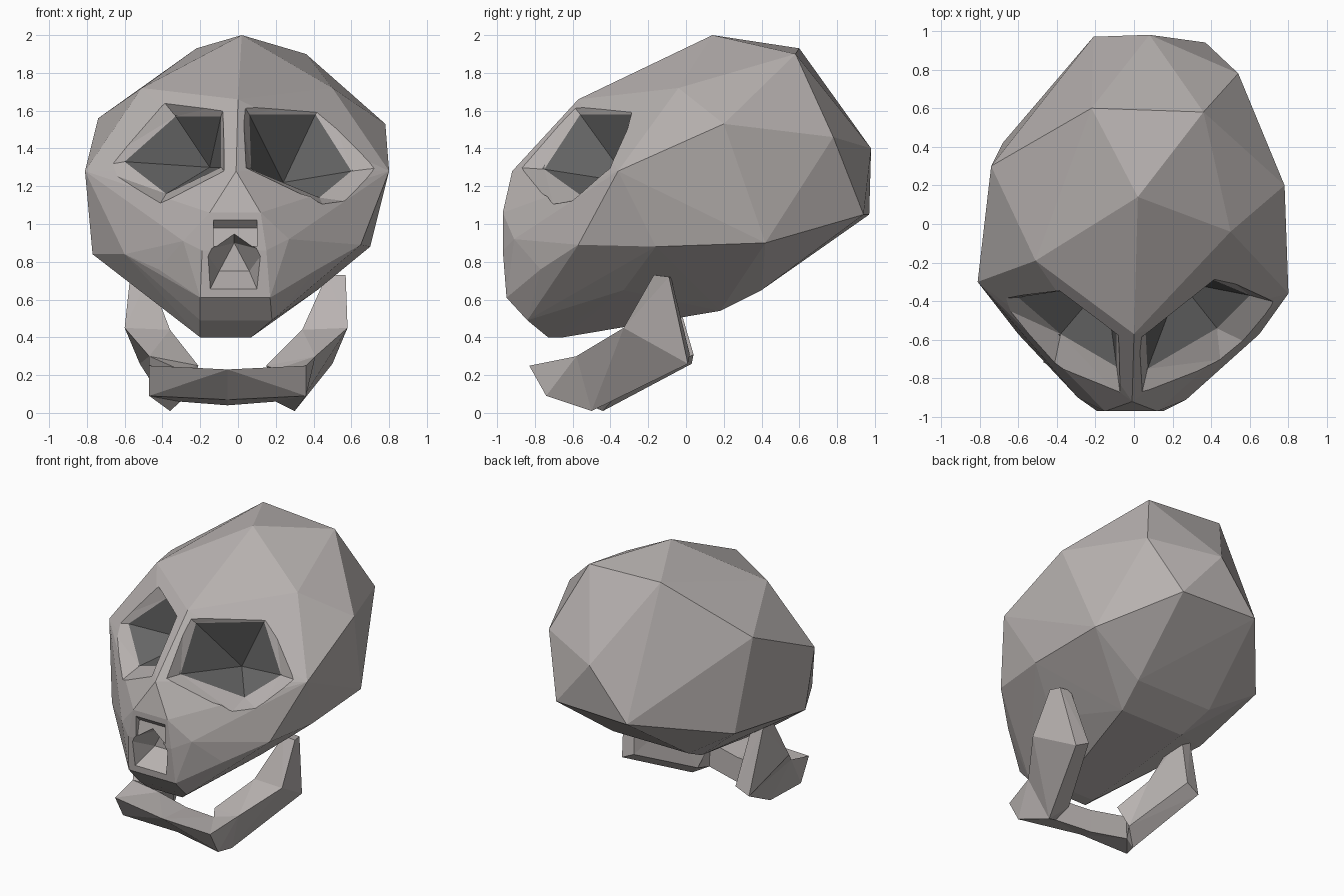
import bpy
import bmesh
from mathutils import Vector

default_cube = bpy.data.objects.get("Cube")
if default_cube:
    bpy.data.objects.remove(default_cube, do_unlink=True)


def make_material(name, colour):
    material = bpy.data.materials.new(name)
    material.use_nodes = True
    material.diffuse_color = colour
    shader = next(n for n in material.node_tree.nodes if n.type == "BSDF_PRINCIPLED")
    shader.inputs["Base Color"].default_value = colour
    shader.inputs["Roughness"].default_value = 0.8
    return material


bone_grey = make_material("bone_grey", (0.48, 0.447, 0.437, 1))
socket_grey = make_material("socket_grey", (0.13, 0.13, 0.13, 1))


def finish_object(name, bm, material=bone_grey):
    """Turn a bmesh into a flat shaded object."""
    bmesh.ops.recalc_face_normals(bm, faces=bm.faces[:])
    mesh = bpy.data.meshes.new(name)
    bm.to_mesh(mesh)
    bm.free()
    mesh.materials.append(material)
    result = bpy.data.objects.new(name, mesh)
    bpy.context.collection.objects.link(result)
    return result


def make_hull(name, points, material=bone_grey):
    """Wrap a set of points in a faceted convex shell."""
    bm = bmesh.new()
    for point in points:
        bm.verts.new(point)
    bmesh.ops.convex_hull(bm, input=bm.verts[:])
    loose = [v for v in bm.verts if not v.link_faces]
    bmesh.ops.delete(bm, geom=loose, context="VERTS")
    return finish_object(name, bm, material)


def carve(target, cutter):
    """Subtract the cutter, keep its material on the cut, then discard it."""
    cutter.hide_render = True
    modifier = target.modifiers.new("carve", "BOOLEAN")
    modifier.operation = "DIFFERENCE"
    modifier.solver = "EXACT"
    modifier.material_mode = "TRANSFER"
    modifier.object = cutter
    bpy.context.view_layer.update()
    bpy.context.view_layer.objects.active = target
    bpy.ops.object.modifier_apply(modifier=modifier.name)
    bpy.data.objects.remove(cutter, do_unlink=True)


def mirrored(points):
    """Return the points together with their copies across the middle."""
    return points + [(-x, y, z) for x, y, z in points]


def spread(points, centre, factor):
    """Push points away from a centre."""
    return [centre + (Vector(p) - centre) * factor for p in points]


# Braincase: crown, temples, back and base
crown = [(.02, .14, 2), (-.22, .6, 1.93), (.36, .58, 1.9), (.5, -.04, 1.72),
         (-.51, -.19, 1.72), (0, -.57, 1.66)]
temples = [(-.74, .3, 1.56), (.78, .2, 1.53), (.8, -.36, 1.28), (-.81, -.3, 1.28)]
back = [(.54, .78, 1.46), (.08, .98, 1.4), (.37, .94, 1.05), (-.21, .97, 1.05)]
base = mirrored([(.68, .42, .9), (.3, .4, .65), (.25, .18, .54), (.42, -.33, .65)])
base += [(.7, -.16, .88), (-.77, -.25, .84)]

# Face: cheeks, nose bridge and upper jaw
cheeks = [(.65, -.57, .89), (-.6, -.57, .84), (.27, -.91, .92), (-.29, -.9, .91),
          (.42, -.77, .76), (-.42, -.75, .76)]
nose_bridge = [(-.01, -.92, 1.28), (.12, -.97, 1.06), (-.15, -.97, 1.06),
               (.15, -.97, .86), (-.19, -.97, .86)]
upper_jaw = [(.17, -.95, .61), (-.2, -.95, .61), (.18, -.84, .49), (-.2, -.84, .49),
             (.07, -.73, .4), (-.2, -.73, .4), (.07, -.65, .4), (-.2, -.65, .4)]
skull = make_hull("skull", crown + temples + back + base + cheeks + nose_bridge + upper_jaw)

# Eye sockets: a bone lip sloping from outer to inner rim, then a dark cone
left_outer = [(.04, -.58, 1.6), (.44, -.27, 1.61), (.7, -.4, 1.29),
              (.55, -.58, 1.13), (.42, -.65, 1.12), (.06, -.83, 1.29)]
left_inner = [(.06, -.56, 1.58), (.41, -.29, 1.58), (.6, -.37, 1.28),
              (.43, -.54, 1.14), (.07, -.75, 1.29)]
right_outer = [(-.08, -.57, 1.59), (-.36, -.34, 1.6), (-.69, -.38, 1.3),
               (-.38, -.68, 1.13), (-.08, -.82, 1.28)]
right_inner = [(-.09, -.55, 1.57), (-.33, -.34, 1.57), (-.6, -.38, 1.33),
               (-.38, -.57, 1.16), (-.09, -.74, 1.3)]
for apex, outer, inner in (((.24, -.3, 1.22), left_outer, left_inner),
                           ((-.15, -.3, 1.3), right_outer, right_inner)):
    apex = Vector(apex)
    carve(skull, make_hull("lip_cutter", spread(outer, apex, 1.15) + inner))
    cone = [apex] + spread(inner, apex, 1.03)
    carve(skull, make_hull("socket_cutter", cone, socket_grey))

# Nose opening: a sloping notch over a pointed arch with a sloping floor
notch = [(x, y, z) for x in (-.13, .1) for y, z in
         ((-1, 1.05), (-.93, .98), (-.95, .88), (-1, .88))]
carve(skull, make_hull("notch_cutter", notch))
nose_outline = [(-.02, .98), (.14, .86), (.12, .61), (-.17, .61), (-.18, .86)]
nose_rear = [(-.02, -.8, .9), (.06, -.8, .75), (-.1, -.8, .75)]
nose_front = [(x, -1.03, z) for x, z in nose_outline]
carve(skull, make_hull("nose_cutter", nose_front + nose_rear))

# Lower jaw: four-sided rings from one hinge round the chin to the other.
# Each station has its upper, lower, inner lower and inner upper edge, and a skew.
stations = [
    ((.57, -.17, .73), (.55, -.09, .72), (.47, -.08, .72), (.47, -.16, .73), 0),
    ((.58, -.33, .45), (.5, .01, .26), (.4, .02, .31), (.34, -.3, .44), .02),
    ((.41, -.58, .3), (.3, -.5, .01), (.2, -.42, .1), (.15, -.48, .25), .06),
    ((.36, -.83, .25), (.36, -.74, .09), (.2, -.55, .06), (.2, -.56, .23), .11),
]


def jaw_ring(station, side):
    *corners, skew = station
    if side > 0:
        return [Vector(p) for p in corners]
    return [Vector((-x - skew, y + skew, z)) for x, y, z in corners]


rings = [jaw_ring(s, 1) for s in stations]
chin_middle = [(a + b) / 2 - Vector((0, 0, .02)) for a, b in
               zip(jaw_ring(stations[-1], 1), jaw_ring(stations[-1], -1))]
chin_middle[1].y += .08
rings += [chin_middle] + [jaw_ring(s, -1) for s in reversed(stations)]

bm = bmesh.new()
loops = [[bm.verts.new(p) for p in ring] for ring in rings]
for first, second in zip(loops, loops[1:]):
    for i in range(4):
        j = (i + 1) % 4
        bm.faces.new((first[i], first[j], second[j], second[i]))
bm.faces.new(loops[0])
bm.faces.new(loops[-1])
bmesh.ops.triangulate(bm, faces=bm.faces[:])
finish_object("lower_jaw", bm)
